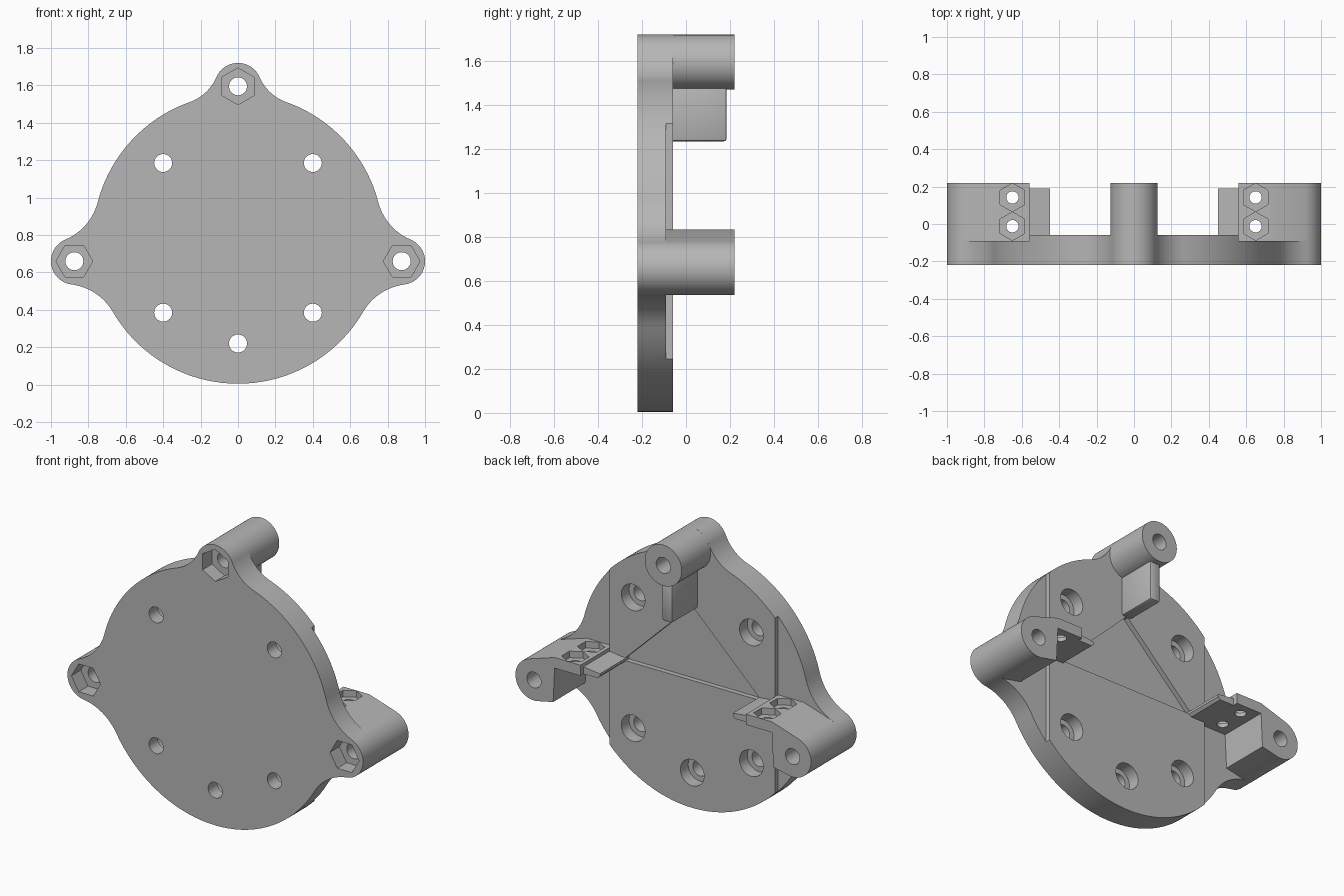
import bpy, bmesh
from math import sin, cos, pi, acos, atan2, hypot, radians

old = bpy.data.objects.get("Cube")
if old:
    bpy.data.objects.remove(old, do_unlink=True)

grey = bpy.data.materials.new("plain_grey")
grey.use_nodes = True
grey.diffuse_color = (0.47, 0.47, 0.47, 1)
grey.node_tree.nodes["Principled BSDF"].inputs["Base Color"].default_value = grey.diffuse_color

FRONT, BACK, STEP = -0.22, -0.06, -0.09
DISC_Z, DISC_R, POST_R = 0.78, 0.775, 0.125
TOP, SIDE = (0, 1.595), (0.875, 0.66)


def prism(name, pts, lo, hi, axis="y"):
    """Extrude a closed profile: (x, z) along y, or (x, y) along z."""
    place = (lambda p, d: (p[0], d, p[1])) if axis == "y" else (lambda p, d: (p[0], p[1], d))
    bm = bmesh.new()
    a = [bm.verts.new(place(p, lo)) for p in pts]
    b = [bm.verts.new(place(p, hi)) for p in pts]
    bm.faces.new(a)
    bm.faces.new(b)
    for i in range(len(pts)):
        j = (i + 1) % len(pts)
        bm.faces.new((a[i], a[j], b[j], b[i]))
    bmesh.ops.recalc_face_normals(bm, faces=bm.faces)
    mesh = bpy.data.meshes.new(name)
    bm.to_mesh(mesh)
    bm.free()
    mesh.materials.append(grey)
    obj = bpy.data.objects.new(name, mesh)
    bpy.context.collection.objects.link(obj)
    return obj


def arc(c, r, start, end, n):
    return [(c[0] + r * cos(start + (end - start) * i / n),
             c[1] + r * sin(start + (end - start) * i / n)) for i in range(n + 1)]


def ring(c, r, n=40, turn=0.0):
    return arc(c, r, turn, turn + 2 * pi, n)[:-1]


def box(x0, x1, z0, z1):
    return [(x0, z0), (x1, z0), (x1, z1), (x0, z1)]


def flip(pts, s):
    return [(s * x, v) for x, v in pts]


def lobe(c, f):
    """Counter-clockwise outline of one ear with concave fillets of radius f."""
    dx, dz = c[0], c[1] - DISC_Z
    dist, base = hypot(dx, dz), atan2(dz, dx)
    big, small = DISC_R + f, POST_R + f
    at_disc = acos((big**2 + dist**2 - small**2) / (2 * big * dist))
    at_post = acos((small**2 + dist**2 - big**2) / (2 * small * dist))
    at_fillet = pi - at_disc - at_post
    pts = []
    for s in (-1, 1):
        ang = base + s * at_disc
        centre = (big * cos(ang), DISC_Z + big * sin(ang))
        sweep = arc(centre, f, ang + pi, ang + pi + at_fillet * -s * s, 12) if s < 0 else \
            arc(centre, f, ang + pi - at_fillet * -1, ang + pi, 12)
        pts += sweep
        if s < 0:
            pts += arc(c, POST_R, base - (pi - at_post), base + (pi - at_post), 32)[1:-1]
    return pts, base - at_disc, base + at_disc


# Plate outline: disc with three blended ears
outline, ears = [], [lobe(SIDE, 0.3), lobe(TOP, 0.25), lobe((-SIDE[0], SIDE[1]), 0.3)]
for i, (pts, start, end) in enumerate(ears):
    following = ears[(i + 1) % 3][1]
    while following < end:
        following += 2 * pi
    outline += pts
    outline += arc((0, DISC_Z), DISC_R, end, following, 36)[1:-1]
plate = prism("base_plate", outline, FRONT, BACK)

# Top post and the narrow rib below it
top_post = prism("top_post", ring(TOP, POST_R, 64), BACK, 0.22)
rib = prism("top_rib", box(-0.035, 0.035, 1.235, 1.49), -0.1, 0.185)
bev = rib.modifiers.new("soft_edges", "BEVEL")
bev.width, bev.segments = 0.012, 2

# Side posts with raised nut pads and inner tips
arm_pts = [(0.56, 0.77), (0.56, 0.835), (0.735, 0.835)]
arm_pts += arc(SIDE, POST_R, radians(72), radians(-100), 32)
arm_pts += [(0.745, 0.56), (0.735, 0.77)]
tip_pts = [(0.45, 0.785), (0.45, 0.8), (0.57, 0.815), (0.57, 0.77), (0.465, 0.77)]
arms, tips = [], []
for s, side in ((1, "left"), (-1, "right")):
    arms.append(prism(side + "_arm", flip(arm_pts, s), STEP, 0.22))
    tips.append(prism(side + "_arm_tip", flip(tip_pts, s), -0.1, 0.19))

# Cutters, grouped by the parts they cut
cuts = []


def cut(targets, *args):
    cuts.append((targets, prism("cutter", *args)))


for s in (1, -1):
    cut([plate], flip(box(0.56, 1.2, -0.1, 2), s), STEP, 0.1)
cut([plate], [(0, 1.24), (-0.47, 0.785), (0.47, 0.785)], BACK - 0.03, 0.1)

# Counterbored screw holes in the plate
for c in ((0.4, 1.185), (-0.4, 1.185), (0.4, 0.385), (-0.4, 0.385), (0, 0.22)):
    cut([plate], ring(c, 0.048), -0.4, 0.4)
    cut([plate], ring(c, 0.08), -0.135, 0.4)

# Post bores with hexagonal pockets at the front
for part, c, turn in ((top_post, TOP, pi / 2), (arms[0], SIDE, 0),
                      (arms[1], (-SIDE[0], SIDE[1]), 0)):
    cut([plate, part], ring(c, 0.048), -0.4, 0.4)
    cut([plate], ring(c, 0.098, 6, turn), -0.4, -0.13)

# Nut pockets and screw holes in the pads
for s, arm in zip((1, -1), arms):
    for y in (0.142, -0.012):
        cut([arm], ring((s * 0.65, y), 0.033, 24), 0.7, 0.9, "z")
        cut([arm], ring((s * 0.65, y), 0.076, 6, pi / 2), 0.795, 0.9, "z")

for targets, cutter in cuts:
    cutter.hide_render = True
    for obj in targets:
        mod = obj.modifiers.new("cut", "BOOLEAN")
        mod.operation, mod.solver, mod.object = "DIFFERENCE", "EXACT", cutter

# Bake the modifiers, drop the cutters and shade smoothly
parts = [plate, top_post, rib] + arms + tips
bpy.context.view_layer.update()
graph = bpy.context.evaluated_depsgraph_get()
baked = [bpy.data.meshes.new_from_object(o.evaluated_get(graph)) for o in parts]
for obj, mesh in zip(parts, baked):
    obj.modifiers.clear()
    obj.data = mesh
for _, cutter in cuts:
    bpy.data.objects.remove(cutter, do_unlink=True)
bpy.ops.object.select_all(action="DESELECT")
for obj in parts:
    obj.select_set(True)
bpy.context.view_layer.objects.active = plate
bpy.ops.object.shade_smooth_by_angle(angle=radians(30))
